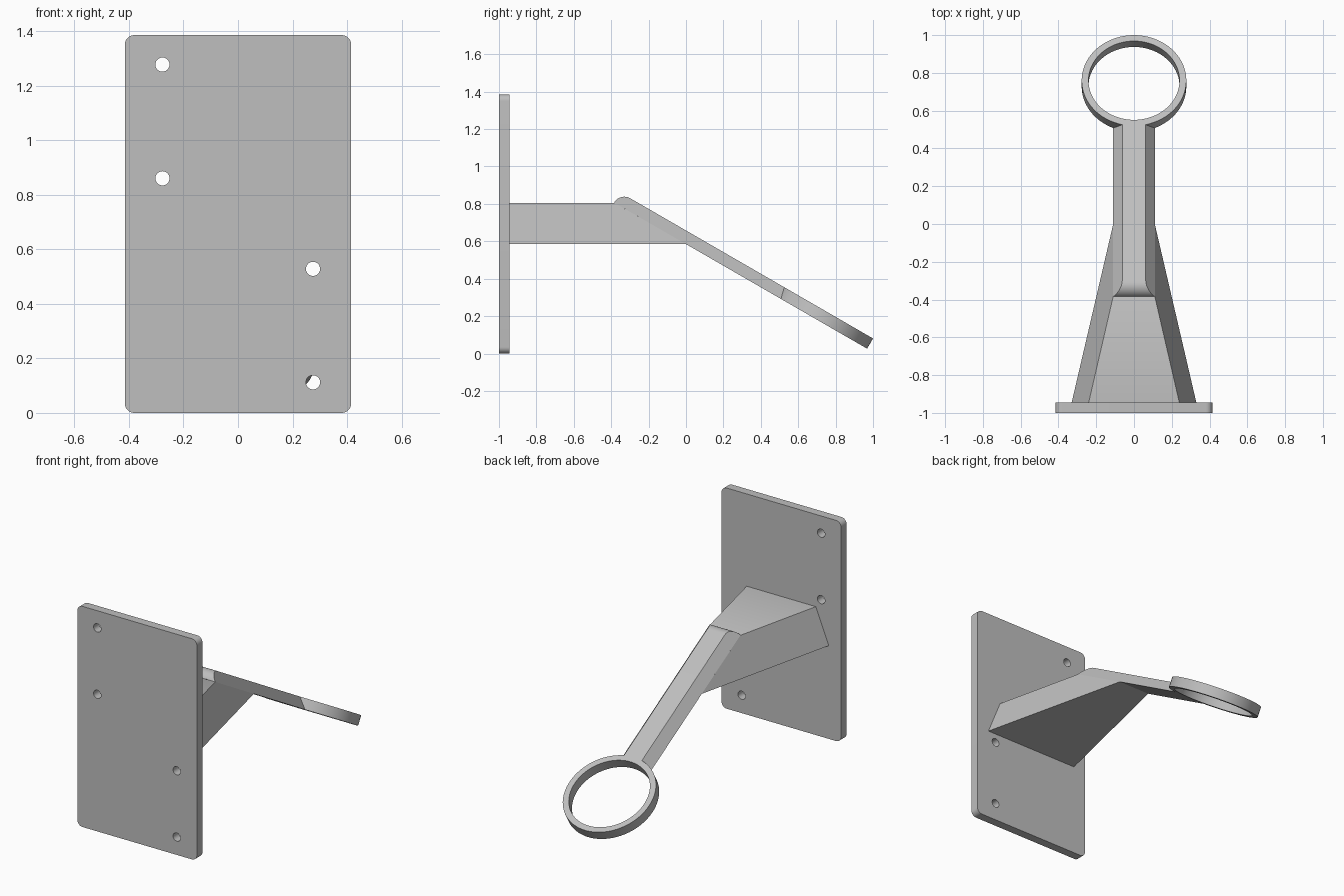
import bpy, bmesh
from math import sin, cos, pi, radians
from mathutils import Matrix, Vector

if "Cube" in bpy.data.objects:
    bpy.data.objects.remove(bpy.data.objects["Cube"], do_unlink=True)

grey = bpy.data.materials.new("plain grey")
grey.use_nodes = True
grey.diffuse_color = (0.52, 0.52, 0.52, 1)
grey.node_tree.nodes["Principled BSDF"].inputs["Base Color"].default_value = grey.diffuse_color


def finish(name, bm, matrix=Matrix()):
    bmesh.ops.transform(bm, matrix=matrix, verts=bm.verts)
    bmesh.ops.recalc_face_normals(bm, faces=bm.faces)
    mesh = bpy.data.meshes.new(name)
    bm.to_mesh(mesh)
    bm.free()
    mesh.materials.append(grey)
    obj = bpy.data.objects.new(name, mesh)
    bpy.context.collection.objects.link(obj)
    bpy.ops.object.select_all(action='DESELECT')
    obj.select_set(True)
    bpy.context.view_layer.objects.active = obj
    bpy.ops.object.shade_smooth_by_angle(angle=radians(30))


def arc(cx, cy, r, start, end, steps):
    angles = [radians(start + (end - start) * i / steps) for i in range(steps + 1)]
    return [(cx + r * cos(a), cy + r * sin(a)) for a in angles]


def circle(cx, cy, r, n):
    return arc(cx, cy, r, 0, 360, n)[:-1]


def slab(name, loops, depth, matrix):
    """Fill an outline with holes and give it thickness along local z."""
    bm = bmesh.new()
    edges = []
    for loop in loops:
        vs = [bm.verts.new((x, y, 0)) for x, y in loop]
        edges += [bm.edges.new((v, vs[i - 1])) for i, v in enumerate(vs)]
    bmesh.ops.triangle_fill(bm, edges=edges, use_beauty=True, normal=(0, 0, 1))
    res = bmesh.ops.extrude_face_region(bm, geom=bm.faces[:], use_keep_orig=True)
    moved = [g for g in res["geom"] if isinstance(g, bmesh.types.BMVert)]
    bmesh.ops.translate(bm, verts=moved, vec=(0, 0, depth))
    finish(name, bm, matrix)


# Wall plate with rounded corners and four screw holes
W, H, R = 0.415, 1.385, 0.035
outline = []
for i, (x, z) in enumerate([(W - R, H - R), (R - W, H - R), (R - W, R), (W - R, R)]):
    outline += arc(x, z, R, 90 * i, 90 * i + 90, 8)
holes = [circle(x, z, 0.026, 32)
         for x, z in [(-0.277, 1.277), (-0.277, 0.86), (0.275, 0.528), (0.275, 0.112)]]
slab("wall_plate", [outline] + holes, 0.055,
     Matrix.Translation((0, -0.945, 0)) @ Matrix.Rotation(pi / 2, 4, 'X'))

# Tapered support block
bm = bmesh.new()
for half, y, z in [(0.33, -0.945, 0.585), (0.24, -0.945, 0.806),
                   (0.11, 0, 0.585), (0.11, -0.383, 0.806)]:
    for side in (-1, 1):
        bm.verts.new((side * half, y, z))
bmesh.ops.convex_hull(bm, input=bm.verts)
bmesh.ops.dissolve_limit(bm, angle_limit=radians(1), verts=bm.verts, edges=bm.edges)
finish("support_block", bm)

# Sloping ring, in a frame tilted thirty degrees down
T = 0.063
tilt = Matrix.Translation((0, 0.7285, 0.1644)) @ Matrix.Rotation(-pi / 6, 4, 'X')
slab("holder_ring", [circle(0, 0, 0.277, 96), circle(0, 0, 0.241, 96)], T, tilt)

# Sloping arm: narrower on top, with a rounded upper end
profile = arc(-1.222, 0, T, 180, 90, 12) + [(-0.246, T), (-0.246, 0)]
bm = bmesh.new()
sides = []
for side in (-1, 1):
    sides.append([bm.verts.new((side * (0.11 - 0.048 * n / T), u, n)) for u, n in profile])
    bm.faces.new(sides[-1])
left, right = sides
for i in range(len(profile)):
    bm.faces.new((left[i - 1], left[i], right[i], right[i - 1]))
finish("sloping_arm", bm, tilt)
